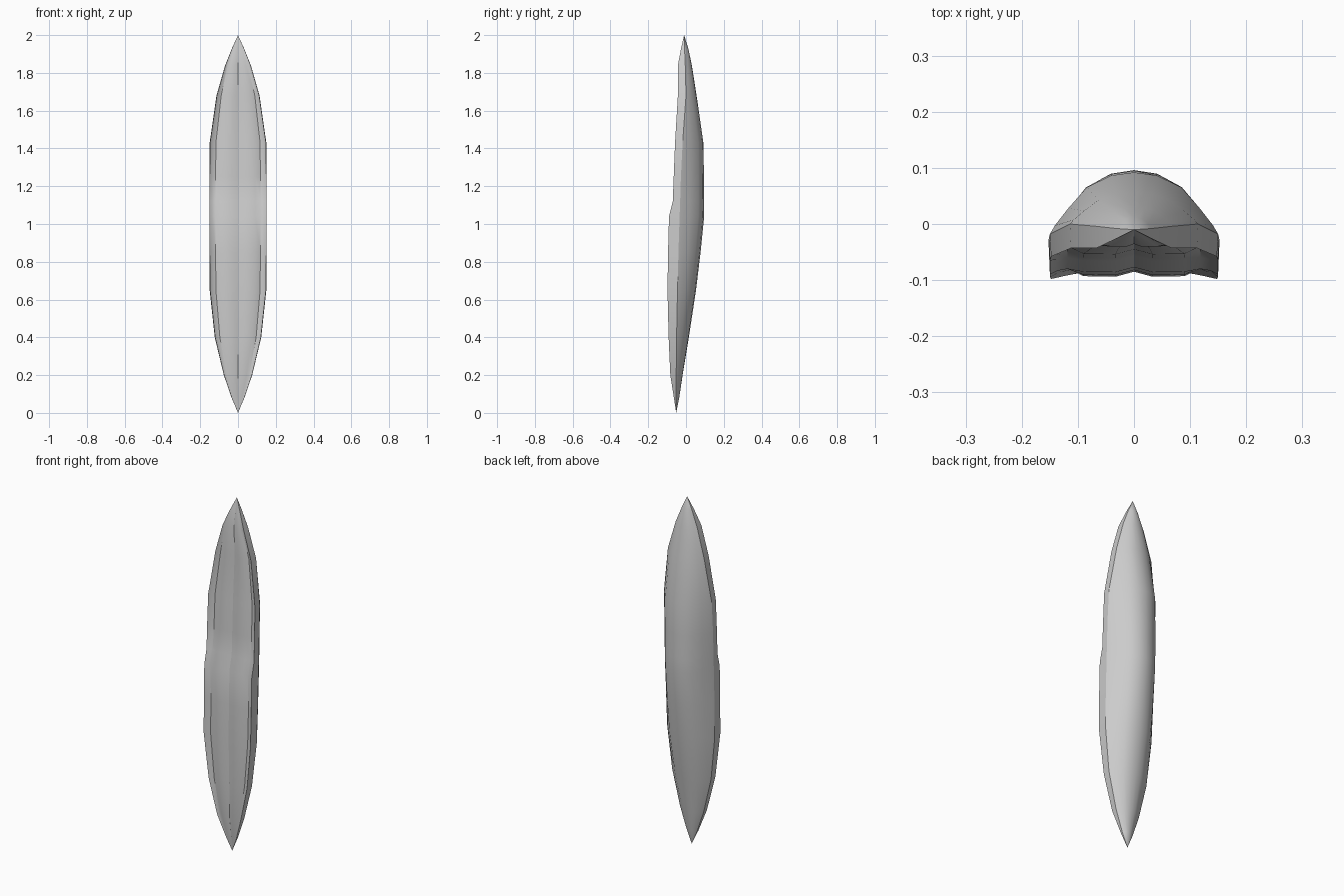
import bpy, bmesh

# Stations along the length: z, half width, back y, widest-point y, front y, groove depth
stations = [
    (0.08, 0.034, -0.036, -0.052, -0.064, 0.000),
    (0.20, 0.075, -0.018, -0.052, -0.083, 0.003),
    (0.40, 0.123,  0.015, -0.050, -0.092, 0.010),
    (0.65, 0.150,  0.053, -0.045, -0.098, 0.014),
    (0.85, 0.152,  0.077, -0.040, -0.095, 0.016),
    (1.04, 0.152,  0.096, -0.034, -0.090, 0.006),
    (1.12, 0.152,  0.096, -0.031, -0.070, 0.006),
    (1.25, 0.152,  0.095, -0.027, -0.065, 0.014),
    (1.43, 0.150,  0.092, -0.018, -0.058, 0.014),
    (1.68, 0.114,  0.056,  0.000, -0.043, 0.010),
    (1.84, 0.068,  0.031, -0.004, -0.043, 0.003),
    (1.93, 0.032,  0.012, -0.008, -0.026, 0.000),
]

# Rounded back: (fraction of half width, fraction of back depth)
BACK = [(0, 1), (0.27, 0.95), (0.56, 0.76), (0.78, 0.42), (0.94, 0.14), (1, 0)]
# Front deck: (fraction of half width, inset from front, share of groove depth)
DECK = [(0.985, 0.0, 0), (0.90, 0.003, 0.6), (0.78, 0.004, 1),
        (0.60, 0.005, 0), (0.22, 0.004, 0), (0, 0.013, 0)]


def section(z, w, yb, yc, yf, groove):
    half = [(u * w, yc + v * (yb - yc)) for u, v in BACK]
    fade = min(1, w / 0.12)
    half += [(u * w, yf + d * fade + g * groove) for u, d, g in DECK]
    mirrored = [(-x, y) for x, y in half[-2:0:-1]]
    return [(x, y, z) for x, y in half + mirrored]


# Closed hull lofted between two pointed tips
bm = bmesh.new()
rings = [[bm.verts.new(p) for p in section(*s)] for s in stations]
n = len(rings[0])
for a, b in zip(rings, rings[1:]):
    for i in range(n):
        j = (i + 1) % n
        bm.faces.new((a[i], a[j], b[j], b[i]))
for ring, tip in ((rings[0], (0, -0.052, 0)), (rings[-1], (0, -0.01, 2))):
    t = bm.verts.new(tip)
    for i in range(n):
        bm.faces.new((ring[i], ring[(i + 1) % n], t))
bmesh.ops.recalc_face_normals(bm, faces=bm.faces)

mesh = bpy.data.meshes.new("hull")
bm.to_mesh(mesh)
bm.free()
hull = bpy.data.objects.new("hull", mesh)
bpy.context.collection.objects.link(hull)
bpy.context.view_layer.objects.active = hull
hull.select_set(True)
bpy.ops.object.shade_smooth_by_angle(angle=0.5)
